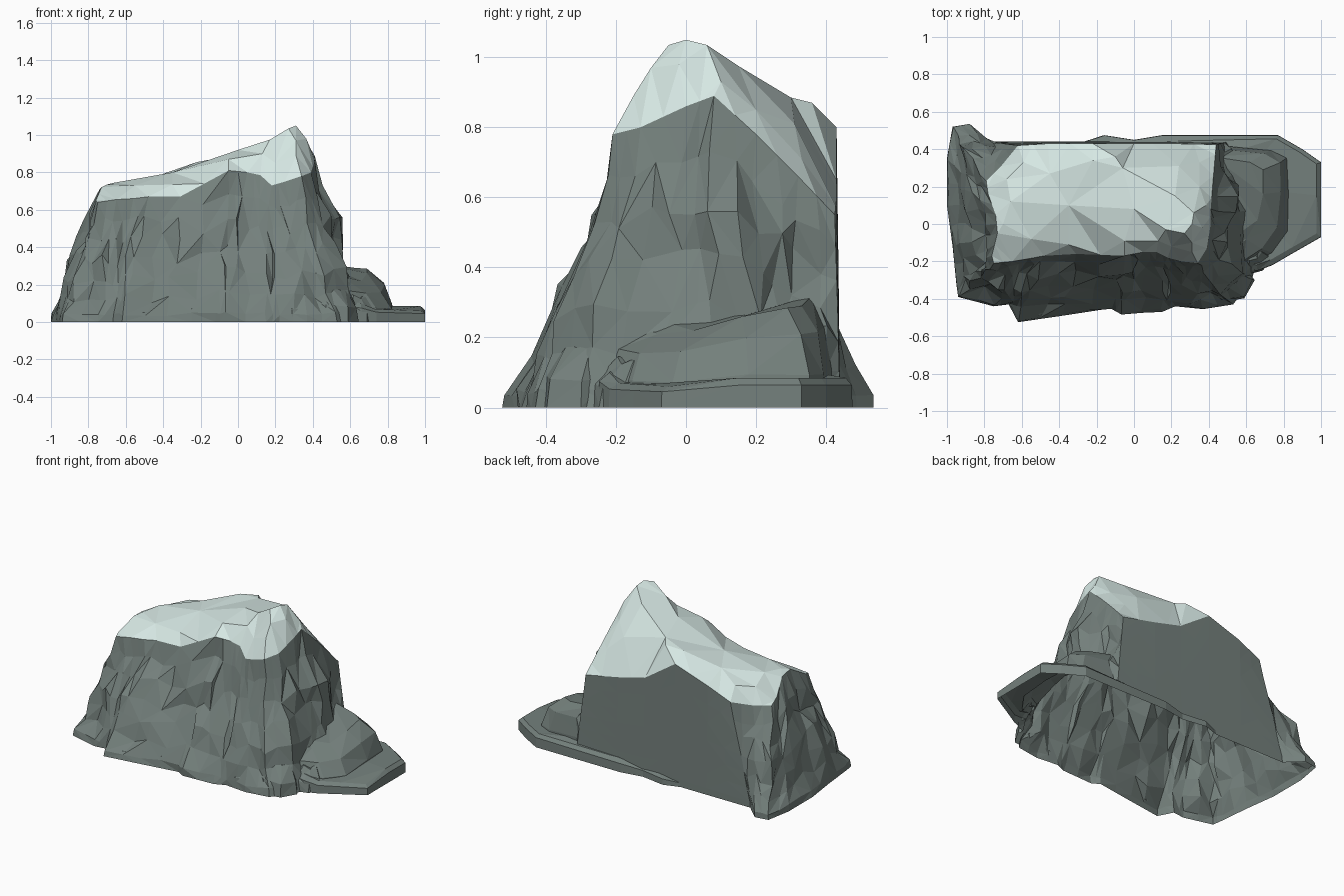
import bpy, bmesh, random, math
from mathutils import Vector, noise
from mathutils.geometry import delaunay_2d_cdt

if "Cube" in bpy.data.objects:
    bpy.data.objects.remove(bpy.data.objects["Cube"])

random.seed(11)


def material(name, col):
    m = bpy.data.materials.new(name)
    m.diffuse_color = (*col, 1)
    m.use_nodes = True
    m.node_tree.nodes["Principled BSDF"].inputs["Base Color"].default_value = m.diffuse_color
    return m


ROCK = material("grey rock", (0.175, 0.216, 0.202))
SNOW = material("pale snow", (0.67, 0.80, 0.77))


def cap_faces(rim, inner=()):
    """Triangulate a rim loop with optional inner points, seen from above."""
    pts = [Vector(p) for p in list(rim) + list(inner)]
    res = delaunay_2d_cdt([p.xy for p in pts], [], [list(range(len(rim)))], 1, 1e-5)
    ids = [o[0] if o else 0 for o in res[3]]
    return [[ids[i] for i in f] for f in res[2]]


def loft(name, stations, rows, rough=0.0, ridge=(), snow=False):
    """Closed rock: skirt from ground points to a rim; rows = (height part, outward part)."""
    n, verts, faces = len(stations), [], []
    for t, w in rows:
        for bx, by, tx, ty, tz in stations:
            # the front and right walls stand steeper above a wider foot
            wf = w ** 1.3 if snow and (by < -.28 or bx > .5) and bx > -.9 else w
            p = Vector((tx + (bx - tx) * wf, ty + (by - ty) * wf, tz * t))
            out = Vector((bx - tx, by - ty, 0))
            flat_back = by > 0.43 and ty > 0.4 and bx > -0.8
            if 0 < t < 1 and not flat_back and out.length > 0.02:
                amp = rough * min(1, 4 * t, 4 * (1 - t))
                d = noise.noise(p * 4.5) * 1.4 + random.uniform(-0.3, 0.3)
                side = Vector((-out.y, out.x, 0)).normalized()
                p += out.normalized() * d * amp
                p += side * random.uniform(-0.4, 0.4) * amp
                p.z += random.uniform(-0.6, 0.6) * amp
            verts.append(p)
    for r in range(len(rows) - 1):
        for j in range(n):
            a, b = r * n + j, r * n + (j + 1) % n
            c, d = b + n, a + n
            if random.random() < 0.5:
                faces += [(a, b, c), (a, c, d)]
            else:
                faces += [(a, b, d), (b, c, d)]
    wall = len(faces) + len(cap_faces(verts[:n]))
    faces += [f[::-1] for f in cap_faces(verts[:n])]
    off = len(verts) - n
    faces += [[i + off for i in f] for f in cap_faces(verts[off:], ridge)]
    verts += [Vector(p) for p in ridge]
    me = bpy.data.meshes.new(name)
    me.from_pydata([tuple(v) for v in verts], [], faces)
    me.materials.append(ROCK)
    me.materials.append(SNOW)
    if snow:
        for p in me.polygons[wall:]:
            p.material_index = 1
    ob = bpy.data.objects.new(name, me)
    bpy.context.collection.objects.link(ob)
    return ob


def densify(st):
    out = []
    for a, b in zip(st, st[1:] + st[:1]):
        out += [a, tuple((p + q) / 2 for p, q in zip(a, b))]
    return out


# Main cliff: ground point (x, y) and snow-line point (x, y, z), going round
cliff = [
    (-.94, -.39, -.75, -.21, .64), (-.75, -.44, -.65, -.20, .655),
    (-.67, -.43, -.56, -.185, .66), (-.62, -.525, -.48, -.17, .67),
    (-.38, -.49, -.31, -.16, .67),
    (-.12, -.45, -.05, -.17, .81), (-.07, -.48, .05, -.15, .80),
    (.15, -.47, .12, -.15, .785), (.22, -.44, .18, -.18, .73),
    (.37, -.455, .25, -.20, .75), (.53, -.43, .34, -.21, .78),
    (.63, -.30, .39, -.13, .80), (.68, -.10, .41, 0, .86),
    (.69, .08, .41, .08, .89), (.66, .22, .42, .20, .78),
    (.59, .33, .43, .32, .66), (.50, .44, .44, .425, .55),
    (.20, .44, .20, .43, .60), (0, .44, 0, .43, .65),
    (-.22, .44, -.22, .43, .80), (-.46, .44, -.46, .43, .72),
    (-.78, .44, -.62, .42, .65), (-.88, .535, -.71, .31, .61),
    (-.97, .52, -.79, .23, .60), (-1.0, .35, -.78, .16, .63),
    (-1.0, .10, -.74, .05, .71), (-.97, -.12, -.73, -.05, .72),
    (-.95, -.32, -.76, -.17, .65)]
# Snow ridge sloping up to the peak
ridge = [
    (-.70, 0, .735), (-.66, .12, .745), (-.68, .24, .70), (-.59, .33, .72),
    (-.45, .27, .775), (-.55, -.08, .73), (-.35, -.11, .735), (-.35, .10, .80),
    (-.05, -.09, .87), (0, .08, .92), (.17, -.03, .975), (.31, 0, 1.05),
    (.27, -.05, 1.035), (.32, .06, 1.035), (.365, -.02, .98), (.385, .10, .93),
    (.22, .15, .975), (-.06, .30, .885), (-.10, .36, .87), (.24, .31, .81),
    (-.22, .34, .855), (.35, .20, .85), (.35, .33, .71), (.31, -.15, .89),
    (.31, -.10, .97), (.13, -.09, .90), (.20, -.12, .85)]
rows = [(0, 1), (.06, .98), (.19, .83), (.34, .69), (.5, .54),
        (.66, .36), (.83, .17), (1, 0)]
body = loft("snowy_rock", densify(cliff), rows, 0.055, ridge, snow=True)
parts = []

# Low shelf on the right, running behind as a thin skirt (x, y, top z)
shelf = [(.52, .2, .085), (.54, -.24, .12), (.66, -.25, .10), (.74, -.22, .07),
         (.86, -.15, .065), (1, -.07, .06), (1, .15, .085), (1, .33, .085),
         (.90, .40, .085), (.77, .475, .085), (.15, .475, .075), (0, .45, .055),
         (-.16, .475, .05), (-.3, .43, .03), (0, .38, .05), (.45, .38, .10)]
parts.append(loft("right_shelf",
                  [(x, y, .6 + (x - .6) * .94, .2 + (y - .2) * (.93 if x > .4 else .88), z)
                   for x, y, z in shelf], [(0, 1), (.75, .95), (1, 0)]))

# Sloping mound resting on the shelf
mound = [(.46, -.2, .42, -.15, .27), (.62, -.22, .54, -.14, .23),
         (.74, -.16, .60, -.08, .21), (.83, -.04, .66, .02, .22),
         (.83, .18, .69, .16, .26), (.82, .35, .69, .29, .285),
         (.74, .40, .62, .33, .29), (.46, .42, .42, .36, .32)]
parts.append(loft("right_mound", mound, [(0, 1), (.35, .95), (.75, .62), (1, 0)], 0.012))


# Broken boulders along the foot
def boulder(name, cx, cy, rx, ry, h, n=7):
    st = []
    for i in range(n):
        a = math.tau * i / n
        k = random.uniform(.85, 1.0)
        x, y = rx * k * math.cos(a), ry * k * math.sin(a)
        st.append((cx + x, cy + y, cx + x * .5, cy + y * .5 + .03,
                   h * random.uniform(.8, 1.05)))
    return loft(name, st, [(0, 1), (.45, .9), (1, 0)], 0.01)


for i, b in enumerate([
        (-.48, -.39, .17, .12, .12), (-.22, -.37, .15, .10, .15), (.04, -.37, .16, .10, .10),
        (.33, -.35, .18, .10, .17), (.50, -.30, .15, .13, .20), (.63, -.18, .11, .10, .15)]):
    parts.append(boulder(f"foot_boulder_{i + 1}", *b))

# Fuse everything into one skin
for ob in parts:
    mod = body.modifiers.new("fuse", 'BOOLEAN')
    mod.operation, mod.solver, mod.object = 'UNION', 'EXACT', ob
    mod.use_self = True
deps = bpy.context.evaluated_depsgraph_get()
skin = bpy.data.meshes.new_from_object(body.evaluated_get(deps))
body.modifiers.clear()
body.data = skin
for ob in parts:
    bpy.data.objects.remove(ob)

# Leave the underside open
bm = bmesh.new()
bm.from_mesh(skin)
under = [f for f in bm.faces if all(v.co.z < 1e-4 for v in f.verts)]
bmesh.ops.delete(bm, geom=under, context='FACES')
bm.to_mesh(skin)
bm.free()
